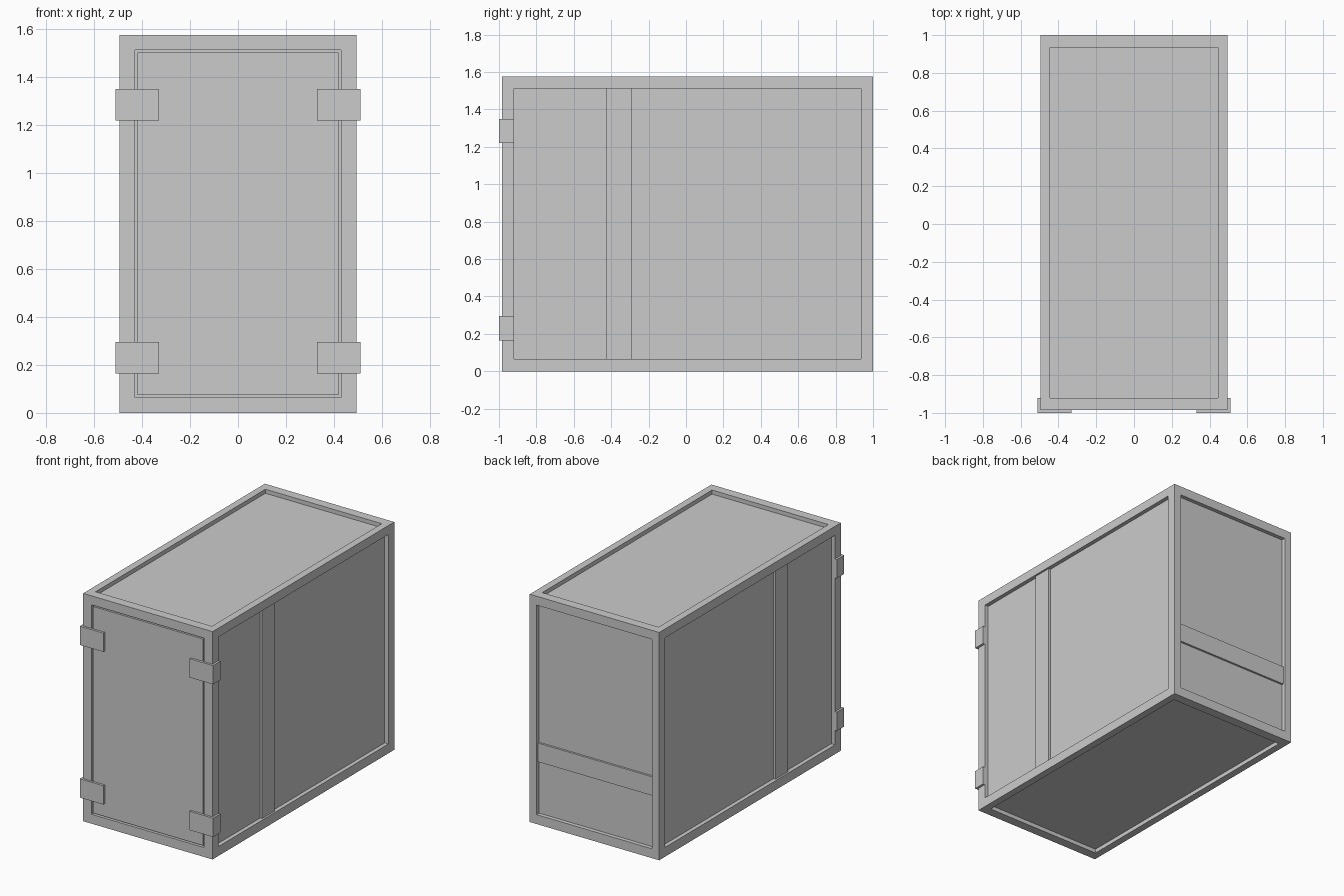
import bpy, bmesh
from mathutils import Vector

if "Cube" in bpy.data.objects:
    bpy.data.objects.remove(bpy.data.objects["Cube"])


def finish(name, bm):
    bmesh.ops.recalc_face_normals(bm, faces=bm.faces[:])
    me = bpy.data.meshes.new(name)
    bm.to_mesh(me)
    bm.free()
    ob = bpy.data.objects.new(name, me)
    bpy.context.collection.objects.link(ob)
    return ob


def box_bm(lo, hi):
    bm = bmesh.new()
    bmesh.ops.create_cube(bm, size=1)
    for v in bm.verts:
        v.co = Vector([hi[i] if v.co[i] > 0 else lo[i] for i in range(3)])
    return bm


def box(name, lo, hi):
    return finish(name, box_bm(lo, hi))


def mirror_x(ob):
    m = ob.modifiers.new("mirror", 'MIRROR')
    m.use_axis = (True, False, False)


# Outer case and the recessed opening of each face: lower corner, upper corner
LO, HI = (-0.495, -0.985, 0), (0.495, 1.0, 1.575)
Y_OPEN, Z_OPEN = (-0.92, 0.935), (0.065, 1.513)
X_FRONT, X_BACK, X_TOP = (-0.43, 0.43), (-0.442, 0.442), (-0.445, 0.445)
DEPTH = 0.028

bm = box_bm(LO, HI)
bmesh.ops.recalc_face_normals(bm, faces=bm.faces[:])
for face in bm.faces[:]:
    n = face.normal.copy()
    axis = max(range(3), key=lambda i: abs(n[i]))
    x_open = X_TOP if axis == 2 else (X_FRONT if n.y < 0 else X_BACK)
    spans = (x_open, Y_OPEN, Z_OPEN)
    mid = face.calc_center_median()
    # rim around the opening
    bmesh.ops.inset_individual(bm, faces=[face], thickness=0.05)
    for v in face.verts:
        for i in range(3):
            if i != axis:
                v.co[i] = spans[i][1] if v.co[i] > mid[i] else spans[i][0]
    # sunken panel
    sunk = bmesh.ops.extrude_face_region(bm, geom=[face])
    verts = [g for g in sunk["geom"] if isinstance(g, bmesh.types.BMVert)]
    bmesh.ops.translate(bm, verts=verts, vec=-n * DEPTH)
    bmesh.ops.delete(bm, geom=[face], context='FACES_ONLY')
finish("case_frame", bm)

# Door set in the front opening with a narrow gap
box("front_door", (-0.42, -0.982, 0.075), (0.42, -0.95, 1.503))

# Raised straps on the side panels and the back panel
strap = box("side_strap", (0.46, -0.425, Z_OPEN[0]), (0.482, -0.29, Z_OPEN[1]))
mirror_x(strap)
box("back_strap", (X_BACK[0], 0.965, 0.425), (X_BACK[1], 0.986, 0.555))

# L-shaped corner brackets wrapping the front edges
profile = [(0.33, -1.0), (0.51, -1.0), (0.51, -0.92),
           (0.494, -0.92), (0.494, -0.984), (0.33, -0.984)]
for label, z0, z1 in (("lower", 0.165, 0.295), ("upper", 1.22, 1.35)):
    bm = bmesh.new()
    base = bm.faces.new([bm.verts.new((x, y, z0)) for x, y in profile])
    ext = bmesh.ops.extrude_face_region(bm, geom=[base])
    verts = [g for g in ext["geom"] if isinstance(g, bmesh.types.BMVert)]
    bmesh.ops.translate(bm, verts=verts, vec=(0, 0, z1 - z0))
    mirror_x(finish(label + "_brackets", bm))
